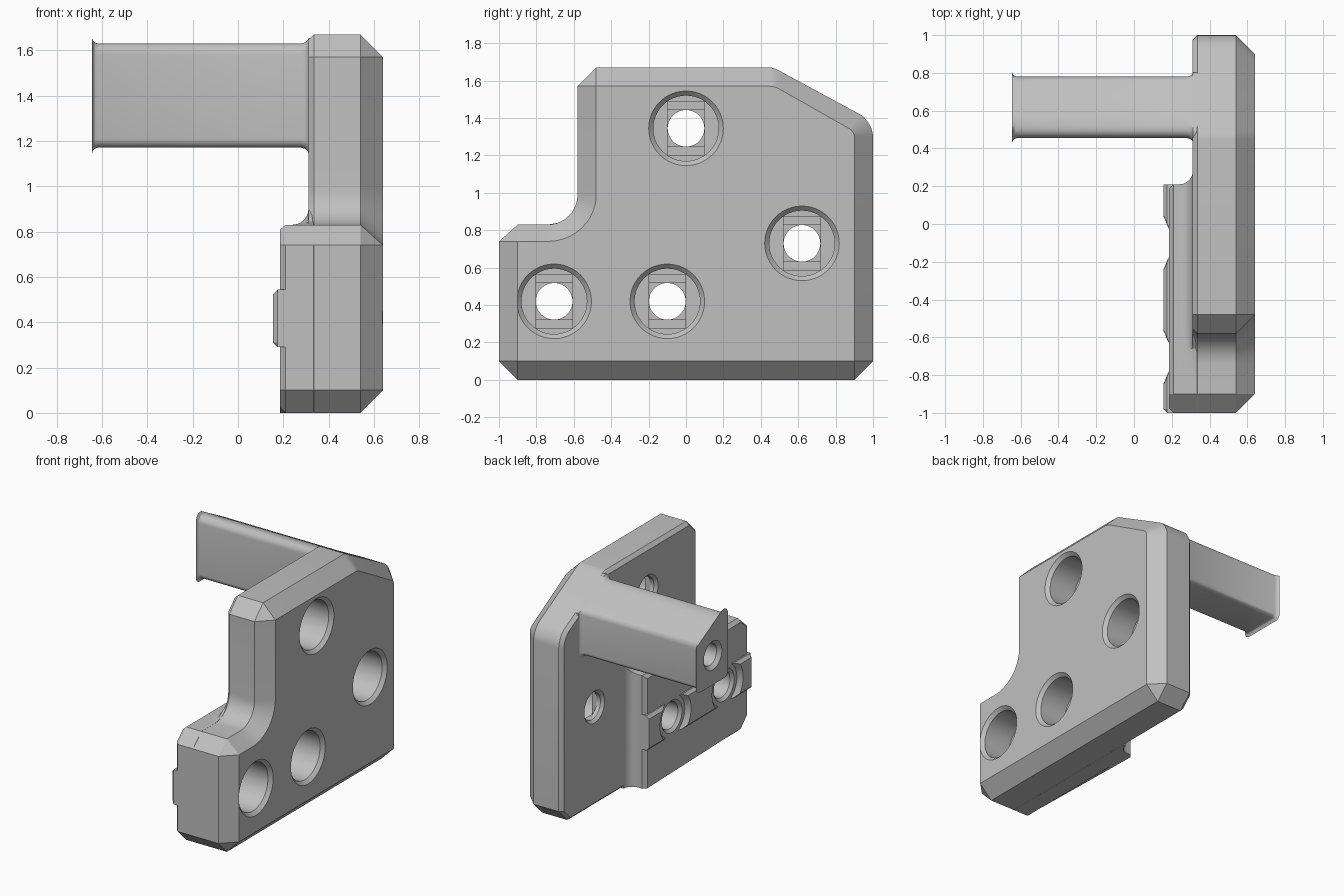
import bpy, bmesh, math

cube = bpy.data.objects.get("Cube")
if cube:
    bpy.data.objects.remove(cube, do_unlink=True)

grey = bpy.data.materials.new("plain grey")
grey.use_nodes = True
GREY = (0.53, 0.53, 0.53, 1)
grey.diffuse_color = GREY
grey.node_tree.nodes["Principled BSDF"].inputs["Base Color"].default_value = GREY


def arc(start, corner, end, steps=6):
    """Rounded corner from start to end, tangent to both sides."""
    pts = []
    for i in range(steps + 1):
        t = math.pi / 2 * i / steps
        a, b = 1 - math.sin(t), 1 - math.cos(t)
        pts.append(tuple(c + (s - c) * a + (e - c) * b
                         for s, c, e in zip(start, corner, end)))
    return pts


def loft(name, sections):
    """Skin closed rings of equal length and cap both ends."""
    bm = bmesh.new()
    rings = [[bm.verts.new(p) for p in s] for s in sections]
    n = len(rings[0])
    for r0, r1 in zip(rings, rings[1:]):
        for i in range(n):
            j = (i + 1) % n
            bm.faces.new((r0[i], r0[j], r1[j], r1[i]))
    bm.faces.new(rings[0])
    bm.faces.new(rings[-1])
    bmesh.ops.remove_doubles(bm, verts=bm.verts, dist=1e-5)
    bmesh.ops.recalc_face_normals(bm, faces=bm.faces)
    mesh = bpy.data.meshes.new(name)
    bm.to_mesh(mesh)
    bm.free()
    mesh.materials.append(grey)
    obj = bpy.data.objects.new(name, mesh)
    bpy.context.collection.objects.link(obj)
    return obj


def at_x(x, outline):
    return [(x, y, z) for y, z in outline]


def inset(outer, inner, f):
    return [tuple(a + (b - a) * f for a, b in zip(p, q)) for p, q in zip(outer, inner)]


def turned_cutter(profile, y, z, sides=48):
    """Round cutter along x from (x, radius) pairs."""
    ring = [(math.cos(2 * math.pi * i / sides), math.sin(2 * math.pi * i / sides))
            for i in range(sides)]
    obj = loft("cutter", [[(x, y + r * c, z + r * s) for c, s in ring] for x, r in profile])
    obj.hide_render = True
    return obj


def box_cutter(x0, x1, y, z, half_y, half_z):
    corners = [(y - half_y, z - half_z), (y + half_y, z - half_z),
               (y + half_y, z + half_z), (y - half_y, z + half_z)]
    obj = loft("cutter", [at_x(x0, corners), at_x(x1, corners)])
    obj.hide_render = True
    return obj


def cut(target, cutters):
    bpy.context.view_layer.objects.active = target
    for c in cutters:
        mod = target.modifiers.new("cut", 'BOOLEAN')
        mod.operation = 'DIFFERENCE'
        mod.solver = 'EXACT'
        mod.object = c
        bpy.ops.object.modifier_apply(modifier=mod.name)


# Plate: chamfered outline with a sharp-cornered inner outline on the broad face
outer = ([(-1, .1), (-.9, 0), (.9, 0), (1, .1)]
         + arc((1, 1.3), (1, 1.38), (.93, 1.42))
         + arc((.52, 1.641), (.48, 1.67), (.45, 1.67))
         + [(-.48, 1.67), (-.58, 1.57)]
         + arc((-.58, .99), (-.58, .83), (-.74, .83), 10)
         + [(-.9, .83), (-1, .74)])
inner = ([(-.9, .1)] * 2 + [(.9, .1)] * 2
         + arc((.9, 1.3), (.9, 1.33), (.87, 1.345))
         + arc((.5, 1.555), (.475, 1.57), (.45, 1.57))
         + [(-.48, 1.57)] * 2
         + arc((-.48, .99), (-.48, .74), (-.74, .74), 10)
         + [(-.9, .74)] * 2)
plate = loft("mounting_plate", [at_x(.31, inset(outer, inner, .25)), at_x(.335, outer),
                                at_x(.54, outer), at_x(.64, inner)])

# Thick lower block with a concave fillet running into the plate
block_outer = [(-1, .1), (-.9, 0), (.21, 0), (.21, .83), (-.58, .83),
               (-.66, .83), (-.74, .83), (-.9, .83), (-1, .74)]
block_inner = [(-.9, .1), (-.9, .1), (.11, 0), (.11, .73), (-.58, .73),
               (-.66, .73), (-.74, .73), (-.9, .74), (-.9, .74)]
grow = [(0, 0), (0, 0), (1, 0), (1, 1), (0, 1), (0, .2), (0, 0), (0, 0), (0, 0)]
rings = [at_x(.185, inset(block_outer, block_inner, .25)), at_x(.21, block_outer)]
FILLET = .07
for i in range(7):
    t = math.pi / 2 * i / 6
    g = FILLET * (1 - math.cos(t))
    rings.append(at_x(.241 + FILLET * math.sin(t),
                      [(y + a * g, z + b * g) for (y, z), (a, b) in zip(block_outer, grow)]))
rings.append([(.334, y, z) for _, y, z in rings[-1]])
block = loft("lower_block", rings)

# Locating key along the back of the block
key_ring = [(.23, .29), (.175, .29), (.155, .31), (.155, .525), (.175, .545), (.23, .545)]
key = loft("locating_key", [[(max(x, .175), y, z) if y == -1 else (x, y, z)
                             for x, z in key_ring] for y in (-1, -.98, .21)])

# Arm: flat-sided bar with a sloping top and flared ends
bar = (arc((.495, 1.17), (.455, 1.17), (.455, 1.21))
       + arc((.455, 1.58), (.455, 1.63), (.5, 1.63))
       + arc((.5, 1.63), (.535, 1.633), (.58, 1.609))
       + arc((.755, 1.514), (.78, 1.501), (.78, 1.47))
       + arc((.78, 1.2), (.78, 1.17), (.75, 1.17)))


def flared(g):
    pts = []
    for y, z in bar:
        y2 = y + (y - .617) * .14 * g
        z2 = z + (z - 1.4) * .11 * g
        pts.append((y2, min(z2, 1.42 + (.93 - y2) * .54)))
    return pts


arm = loft("arm", [at_x(x, flared(g)) for x, g in
                   [(-.645, 1), (-.641, .55), (-.633, .2), (-.62, 0), (.28, 0),
                    (.297, .2), (.307, .55), (.312, 1), (.336, 1)]])

# Counterbored screw holes, with a slot and a square step at the bottom of each
plate_cuts, block_cuts, key_cuts = [], [], []
for y, z, back in [(0, 1.345, .31), (.62, .73, .31), (-.1, .42, .185), (-.705, .42, .185)]:
    bore = turned_cutter([(.665, .224), (.615, .175), (.4, .175), (.4, .098),
                          (back + .02, .098), (back - .02, .138), (.1, .138)], y, z)
    slot = box_cutter(.38, .41, y, z, .098, .143)
    square = box_cutter(.36, .39, y, z, .098, .098)
    plate_cuts += [bore, slot, square]
    if back < .3:
        relief = turned_cutter([(.13, .205), (.19, .145)], y, z)
        block_cuts.append(bore)
        key_cuts += [relief, bore]
arm_bore = turned_cutter([(-.67, .13), (-.62, .08), (0, .08)], .61, 1.36)

cut(plate, plate_cuts)
cut(block, block_cuts)
cut(key, key_cuts)
cut(arm, [arm_bore])
for c in set(plate_cuts + key_cuts + [arm_bore]):
    bpy.data.objects.remove(c, do_unlink=True)

# Smooth the rounded surfaces, keep the edges crisp
bpy.ops.object.select_all(action='DESELECT')
for obj in (plate, block, key, arm):
    obj.select_set(True)
bpy.context.view_layer.objects.active = plate
bpy.ops.object.shade_smooth_by_angle(angle=math.radians(25))
